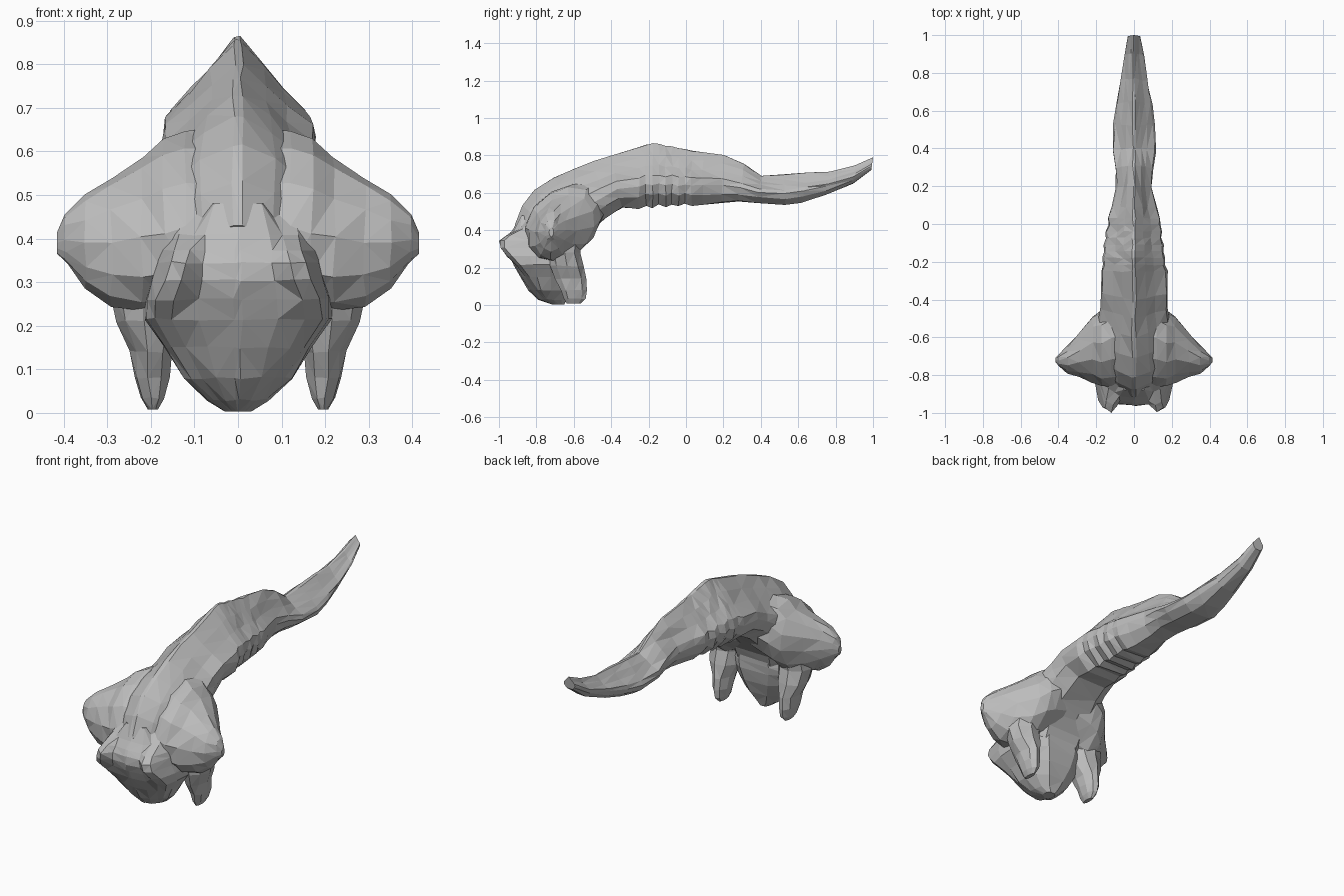
import bpy, bmesh, math, random
from mathutils import Vector

if "Cube" in bpy.data.objects:
    bpy.data.objects.remove(bpy.data.objects["Cube"])

random.seed(4)
skin = bpy.data.materials.new("grey skin")
skin.diffuse_color = (0.5, 0.5, 0.5, 1)
skin.use_nodes = True
skin.node_tree.nodes["Principled BSDF"].inputs["Base Color"].default_value = skin.diffuse_color


def loft(name, rings, mirror=False, jitter=0.0):
    """Skin a list of equal-length closed rings and cap both ends."""
    bm = bmesh.new()
    rows = []
    for i, ring in enumerate(rings):
        j = jitter if 0 < i < len(rings) - 1 else 0
        rows.append([bm.verts.new(Vector(p) + Vector([random.uniform(-j, j) for _ in range(3)]))
                     for p in ring])
    n = len(rows[0])
    for a, b in zip(rows, rows[1:]):
        for k in range(n):
            bm.faces.new((a[k], a[(k + 1) % n], b[(k + 1) % n], b[k]))
    bm.faces.new(rows[0])
    bm.faces.new(rows[-1])
    bmesh.ops.triangulate(bm, faces=bm.faces[:])
    bmesh.ops.recalc_face_normals(bm, faces=bm.faces[:])
    me = bpy.data.meshes.new(name)
    bm.to_mesh(me)
    bm.free()
    me.materials.append(skin)
    ob = bpy.data.objects.new(name, me)
    bpy.context.collection.objects.link(ob)
    if mirror:
        ob.modifiers.new("mirror", 'MIRROR')
    return ob


def oval(c, u, v, n=10):
    """Ring around c spanned by the half-axes u and v."""
    c, u, v = Vector(c), Vector(u), Vector(v)
    return [c + u * math.cos(t) + v * math.sin(t)
            for t in (2 * math.pi * k / n for k in range(n))]


# Cross-sections: sharp ridge for the back, fuller one for the nape
ridged = [(.05, 1), (.35, .66), (.62, .34), (.95, .02), (1, -.25), (.9, -.58), (.5, -.95)]
full = [(.06, 1), (.48, .84), (.82, .52), (1, .1), (1, -.3), (.85, -.65), (.5, -.95)]

# Ridged back and tail: top y, top z, bottom y, bottom z, half width
stations = [(1, .79, .99, .72, .033), (.9, .745, .89, .65, .05), (.77, .71, .75, .59, .072),
            (.65, .712, .62, .545, .095), (.52, .70, .53, .53, .108), (.40, .69, .38, .545, .115),
            (.31, .755, .28, .55, .10), (.20, .80, .19, .54, .093), (.09, .82, .09, .53, .12)]
# Ribbed belly: alternate stations pull the underside in
for i in range(9):
    y = .03 - i * .035
    stations.append((y, .83 - y * .2 if y > -.17 else .865 + (y + .17) * .25, y,
                     .525 - i * .002 + .014 * (i % 2), .14 + i * .0045 - .007 * (i % 2)))
stations += [(-.40, .80, -.34, .515, .178), (-.50, .768, -.41, .47, .18), (-.60, .73, -.46, .43, .19),
             (-.71, .68, -.51, .38, .20), (-.81, .615, -.55, .32, .20),
             (-.875, .53, -.57, .27, .195), (-.915, .43, -.59, .22, .185)]
body = []
for ty, tz, by, bz, w in stations:
    top, bot = Vector((0, ty, tz)), Vector((0, by, bz))
    mid, up = (top + bot) / 2, (top - bot) / 2
    f = min(.6, max(0, (-.50 - ty) / .5))
    half = [((1 - f) * a + f * c, (1 - f) * b + f * d) for (a, b), (c, d) in zip(ridged, full)]
    ring = half + [(-x, z) for x, z in reversed(half)]
    body.append([mid + up * z + Vector((x * w, 0, 0)) for x, z in ring])
loft("body_and_tail", body, jitter=.004)

# Flared hood swelling out of each flank:
# x, centre y, centre z, long and short half-axes, tilt of the long axis
hood = [(.04, -.645, .465, .25, .15, 38), (.12, -.65, .455, .24, .165, 38),
        (.17, -.655, .435, .22, .172, 40), (.22, -.665, .41, .20, .155, 45),
        (.29, -.695, .395, .155, .11, 65), (.35, -.715, .395, .108, .075, 80),
        (.395, -.72, .40, .058, .036, 90), (.415, -.72, .39, .025, .012, 90)]
rings = []
for x, y, z, a, b, tilt in hood:
    c, s = math.cos(math.radians(tilt)), math.sin(math.radians(tilt))
    # start each ring at the top so that the tilt does not twist the skin
    ring = oval((x, y, z), (0, a * c, a * s), (0, -b * s, b * c), 36)
    shift = round((90 - tilt) / 10)
    rings.append([ring[(k + shift) % 36] for k in range(0, 36, 3)])
loft("hood", rings, mirror=True, jitter=.004)

# Head with brow corners, narrowing to the chin:
# z, front y, back y, half width, corner x, corner bulge
head = [(.48, -.885, -.62, .13, .6, -.05), (.41, -.92, -.59, .175, .66, -.03),
        (.372, -.945, -.58, .185, .68, .015), (.345, -.962, -.58, .19, .70, .035),
        (.305, -.962, -.575, .20, .72, .03), (.26, -.945, -.575, .215, .76, .01),
        (.215, -.92, -.58, .215, .78, -.015), (.15, -.885, -.595, .17, .78, -.03),
        (.08, -.84, -.62, .125, .74, -.035), (.03, -.79, -.64, .07, .7, -.025),
        (.003, -.715, -.65, .03, .7, -.01)]
rings = []
for z, f, b, w, cx, bulge in head:
    d = b - f
    half = [(.04, f), (.42, f + .008), (cx - .08, f - bulge), (cx + .12, f - bulge + .06 * d),
            (.97, f + .3 * d), (1, f + .55 * d), (.85, f + .82 * d), (.4, b)]
    rings.append([(x * w, y, z) for x, y in half] + [(-x * w, y, z) for x, y in reversed(half)])
loft("head", rings, jitter=.003)

# Short lobes hanging under the hood: z, x, y, half width, half depth
lobe = [(.36, .19, -.65, .10, .10), (.28, .20, -.65, .095, .085), (.21, .20, -.637, .08, .088),
        (.14, .197, -.615, .05, .085), (.08, .197, -.598, .042, .07),
        (.035, .197, -.595, .028, .06), (.008, .195, -.60, .012, .038)]
loft("hanging_lobe", [oval((x, y, z), (rx, 0, 0), (0, ry, 0), 9) for z, x, y, rx, ry in lobe],
     mirror=True, jitter=.003)
